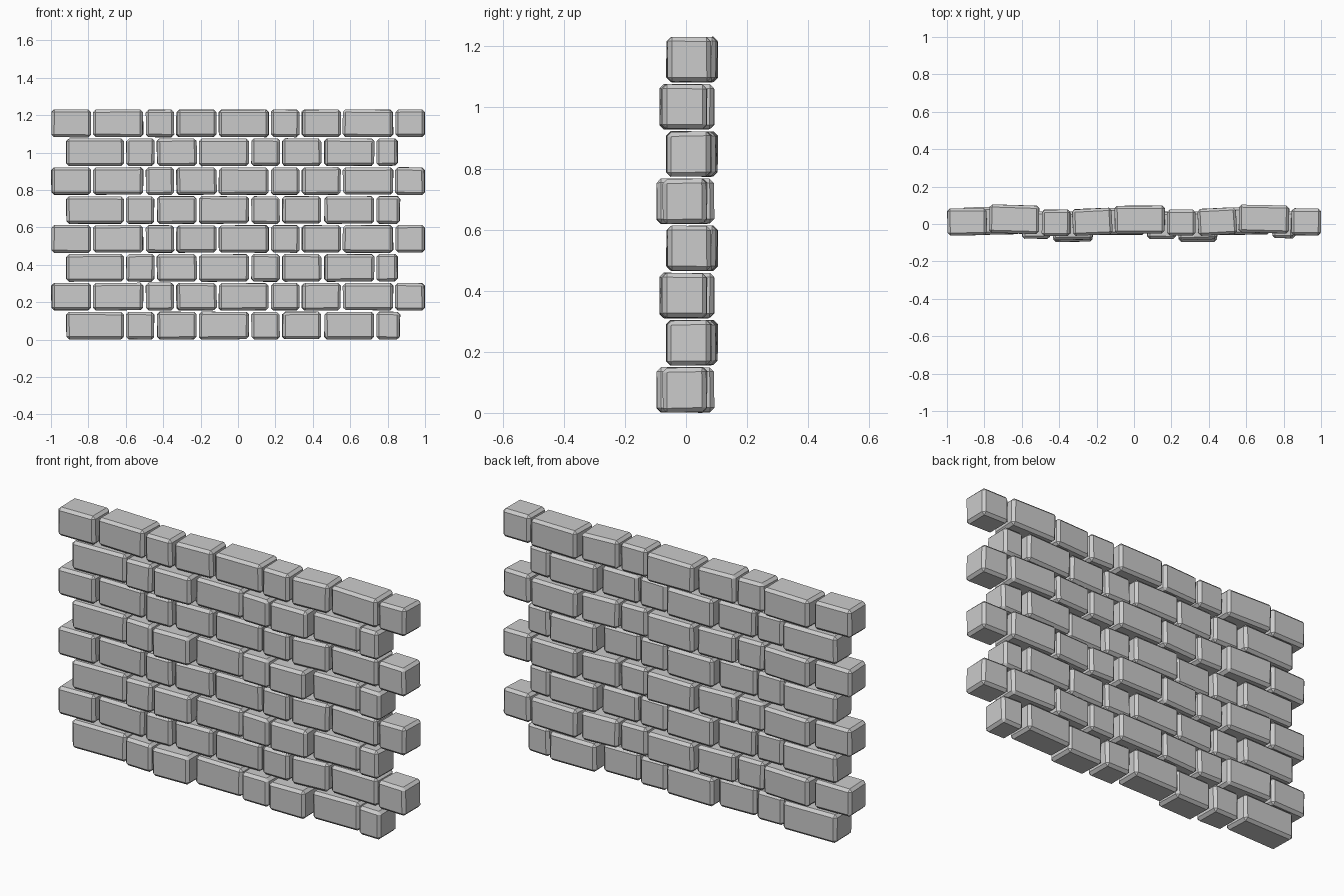
import bpy, bmesh, random
from mathutils import Matrix, Vector

if "Cube" in bpy.data.objects:
    bpy.data.objects.remove(bpy.data.objects["Cube"])

PITCH = 0.1545   # course height including joint
JOINT = 0.004
BEVEL = 0.014

# each stone: x start, x end, y front, y back, yaw
LONG_COURSE = [
    (-1.00, -0.785, -0.062, 0.085, 0.02),
    (-0.775, -0.505, -0.052, 0.102, -0.03),
    (-0.495, -0.34, -0.066, 0.079, 0.0),
    (-0.33, -0.115, -0.060, 0.084, 0.04),
    (-0.105, 0.165, -0.052, 0.100, 0.0),
    (0.175, 0.33, -0.063, 0.079, 0.0),
    (0.34, 0.55, -0.060, 0.086, 0.05),
    (0.56, 0.83, -0.050, 0.102, -0.02),
    (0.84, 1.00, -0.062, 0.084, -0.02),
]
SHORT_COURSE = [
    (-0.92, -0.61, -0.060, 0.092, 0.02),
    (-0.60, -0.445, -0.080, 0.068, 0.0),
    (-0.435, -0.22, -0.098, 0.055, 0.02),
    (-0.21, 0.06, -0.060, 0.088, 0.0),
    (0.07, 0.225, -0.080, 0.068, 0.0),
    (0.235, 0.445, -0.098, 0.055, 0.02),
    (0.46, 0.73, -0.058, 0.092, 0.02),
    (0.74, 0.867, -0.078, 0.070, -0.02),
]


def stone(name, x0, x1, y0, y1, z0, z1, yaw, seed):
    """Slightly irregular block with chamfered edges."""
    rnd = random.Random(seed)
    size = Vector((x1 - x0, y1 - y0, z1 - z0))
    bm = bmesh.new()
    bmesh.ops.create_cube(bm, size=1)
    for v in bm.verts:
        v.co = Vector(c * s for c, s in zip(v.co, size))
        for i in range(3):
            v.co[i] -= (1 if v.co[i] > 0 else -1) * rnd.uniform(0, 0.004)
    bmesh.ops.bevel(bm, geom=bm.edges[:], offset=BEVEL, segments=1,
                    profile=0.5, affect='EDGES')
    bm.transform(Matrix.Rotation(yaw, 4, 'Z'))
    mesh = bpy.data.meshes.new(name)
    bm.to_mesh(mesh)
    bm.free()
    ob = bpy.data.objects.new(name, mesh)
    ob.location = ((x0 + x1) / 2, (y0 + y1) / 2, (z0 + z1) / 2)
    bpy.context.collection.objects.link(ob)


# eight courses, alternating the two layouts
for row in range(8):
    course = LONG_COURSE if row % 2 else SHORT_COURSE
    z0 = row * PITCH
    for i, (x0, x1, y0, y1, yaw) in enumerate(course):
        # second variant of the short course sits a little further back
        if row % 4 == 2:
            if i in (2, 5):
                y0, y1 = y0 + 0.012, y1 + 0.012
            if i == 7:
                x1 -= 0.012
        stone(f"stone_{row}_{i}", x0, x1, y0, y1, z0,
              z0 + PITCH - JOINT, yaw, i + 20 * (row % 4))
